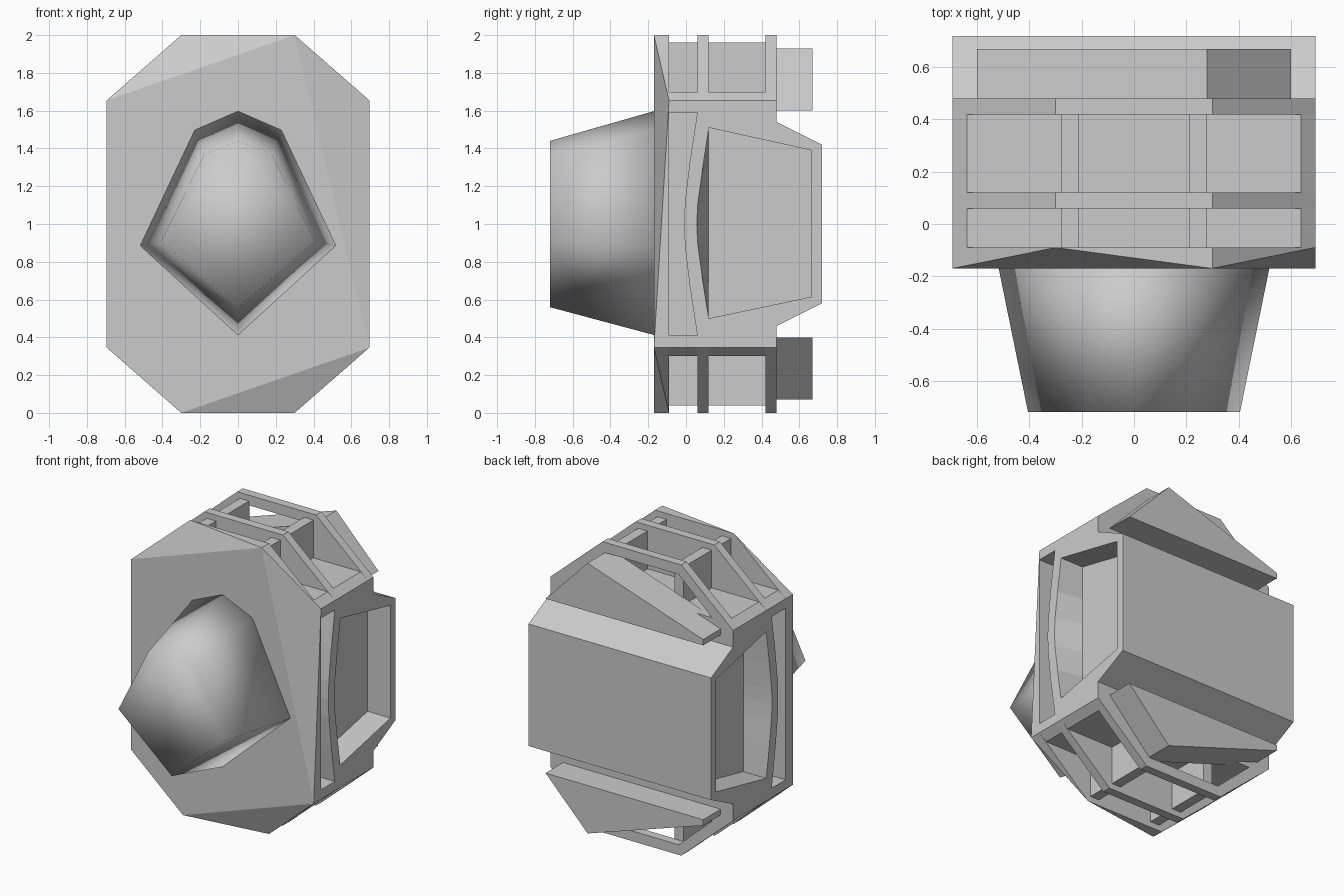
import bpy, bmesh
from mathutils import Vector

if "Cube" in bpy.data.objects:
    bpy.data.objects.remove(bpy.data.objects["Cube"])


def finish(name, bm):
    bmesh.ops.recalc_face_normals(bm, faces=bm.faces)
    mesh = bpy.data.meshes.new(name)
    bm.to_mesh(mesh)
    bm.free()
    ob = bpy.data.objects.new(name, mesh)
    bpy.context.collection.objects.link(ob)
    return ob


def loft(name, ring_a, ring_b):
    bm = bmesh.new()
    a = [bm.verts.new(p) for p in ring_a]
    b = [bm.verts.new(p) for p in ring_b]
    n = len(a)
    bm.faces.new(a)
    bm.faces.new(b[::-1])
    for i in range(n):
        j = (i + 1) % n
        bm.faces.new((a[i], b[i], b[j], a[j]))
    return finish(name, bm)


def prism(name, xz, y0, y1):
    return loft(name, [(x, y0, z) for x, z in xz], [(x, y1, z) for x, z in xz])


def hull(name, pts):
    bm = bmesh.new()
    for p in pts:
        bm.verts.new(p)
    bmesh.ops.convex_hull(bm, input=bm.verts[:])
    bmesh.ops.dissolve_limit(bm, angle_limit=0.01, verts=bm.verts[:], edges=bm.edges[:])
    return finish(name, bm)


def cut(ob, cutters):
    bpy.context.view_layer.objects.active = ob
    for c in cutters:
        m = ob.modifiers.new("cut", 'BOOLEAN')
        m.operation = 'DIFFERENCE'
        m.solver = 'EXACT'
        m.object = c
        bpy.ops.object.modifier_apply(modifier=m.name)


def remove(obs):
    for o in obs:
        bpy.data.objects.remove(o, do_unlink=True)


W = 0.695

# Front plate: three corners sit slightly behind the front face
octagon = [(-.3, 2), (.3, 2), (W, 1.655), (W, .345), (.3, 0), (-.3, 0), (-W, .345), (-W, 1.655)]
front = [octagon[i] for i in (1, 3, 5, 6, 7)]
hull("front_plate", [(x, -.17, z) for x, z in front] + [(x, -.09, z) for x, z in octagon])

# Core and tapered back block
core_pts = [(-.64, 1.7), (.64, 1.7), (W, 1.655), (W, .345), (.64, .3), (-.64, .3), (-W, .345), (-W, 1.655)]
core = prism("core", core_pts, -.09, .48)
back = [(.48, 1.54), (.72, 1.42), (.72, .58), (.48, .46)]
block = loft("back_block", [(-W, y, z) for y, z in back], [(W, y, z) for y, z in back])

# Side recesses, with a bowed rib between the narrow and the wide one
bow = [(.06, 1.59), (.02, 1.33), (-.005, 1.12), (-.01, 1), (-.005, .88), (.02, .67), (.06, .41)]
narrow = [(-.1, .41), (-.1, 1.59)] + bow
wide_end = [(.665, .615), (.665, 1.39)]
wide_bow = [(.12, 1.51), (.085, 1.28), (.06, 1.1), (.055, 1), (.06, .9), (.085, .72), (.12, .5)]
wide_in = [(.12, z) for y, z in wide_bow]
cutters = []
for s in (-1, 1):
    for outer, inner in ((narrow, narrow), (wide_end + wide_bow, wide_end + wide_in)):
        cutters.append(loft("recess_cutter", [(s * .70, y, z) for y, z in outer],
                            [(s * .52, y, z) for y, z in inner]))
cut(core, cutters)
cut(block, cutters)
remove(cutters)

# Ribs, posts and rear fins, repeated at top and bottom
for end, flip in (("top", False), ("bottom", True)):
    def side(pts):
        return [(x, 2 - z if flip else z) for x, z in pts]
    trapezoid = side([(-W, 1.655), (-.3, 2), (.3, 2), (W, 1.655)])
    prism(end + "_middle_rib", trapezoid, .06, .12)
    rib = prism(end + "_rear_rib", trapezoid, .42, .48)
    hole = prism("hole_cutter", side([(.28, 1.93), (-.28, 1.93), (-.6, 1.64)]), .40, .50)
    cut(rib, [hole])
    remove([hole])
    for s in (-1, 1):
        prism(end + "_post", side([(s * .21, 1.69), (s * .21, 1.96), (s * .28, 1.96), (s * .28, 1.69)]), -.09, .425)
    prism(end + "_rear_fin", side([(.6, 1.6), (-.6, 1.6), (-.6, 1.64), (.28, 1.93)]), .47, .67)

# Tapered six-sided nose, smooth shaded
base = [(0, 1.6), (.23, 1.5), (.52, .885), (0, .41), (-.52, .885), (-.23, 1.5)]
nose = loft("nose", [(x, -.16, z) for x, z in base],
            [(x * .78, -.72, .985 + (z - .985) * .74) for x, z in base])
for p in nose.data.polygons:
    p.use_smooth = True
